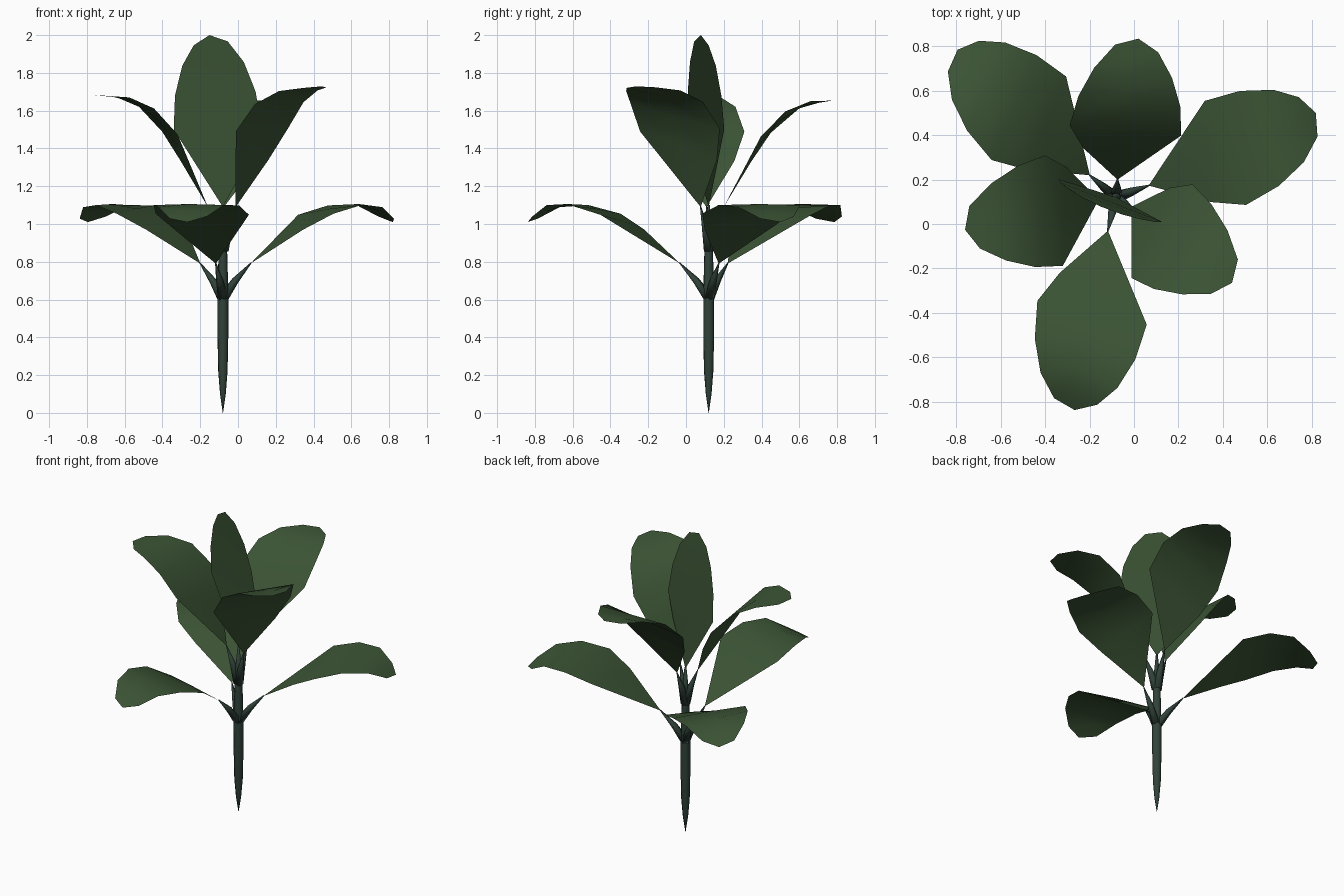
import bpy, math
from mathutils import Vector

if "Cube" in bpy.data.objects:
    bpy.data.objects.remove(bpy.data.objects["Cube"])

SX, SY = -0.08, 0.12  # stem axis


def material(name, col):
    m = bpy.data.materials.new(name)
    m.diffuse_color = (*col, 1)
    m.use_nodes = True
    m.node_tree.nodes["Principled BSDF"].inputs["Base Color"].default_value = m.diffuse_color
    return m


leaf_mat = material("leaf_green", (0.045, 0.09, 0.036))
stem_mat = material("stem_green", (0.03, 0.055, 0.042))


def make(name, verts, faces, mat):
    me = bpy.data.meshes.new(name)
    me.from_pydata(verts, [], faces)
    me.materials.append(mat)
    for p in me.polygons:
        p.use_smooth = True
    ob = bpy.data.objects.new(name, me)
    bpy.context.collection.objects.link(ob)
    return ob


def tube(name, path, sides):
    """Tapered tube through (point, radius) pairs."""
    verts, faces = [], []
    pts = [Vector(p) for p, r in path]
    for i, (p, r) in enumerate(path):
        t = (pts[min(i + 1, len(pts) - 1)] - pts[max(i - 1, 0)]).normalized()
        a = t.cross(Vector((0.31, 0.95, 0))).normalized()
        b = t.cross(a)
        for k in range(sides):
            w = 2 * math.pi * k / sides
            verts.append(pts[i] + r * (math.cos(w) * a + math.sin(w) * b))
    for i in range(len(path) - 1):
        for k in range(sides):
            j, n = i * sides, (k + 1) % sides
            faces.append((j + k, j + n, j + sides + n, j + sides + k))
    faces.append(tuple(range(sides))[::-1])
    faces.append(tuple(range(len(verts) - sides, len(verts))))
    return make(name, verts, faces, stem_mat)


# Blade rows: (position, side) on the long edge, then on the short edge
ROWS = [(0.446, 0.272, 0.287, -0.165), (0.645, 0.26, 0.464, -0.232),
        (0.82, 0.213, 0.668, -0.202), (0.94, 0.143, 0.842, -0.14),
        (1.0, 0.05, 0.963, -0.053)]

# Midrib curves: (position, distance from stem, height)
LOW = [(0, .155, .79), (.2, .32, .92), (.4, .485, 1.035), (.6, .65, 1.095),
       (.8, .815, 1.11), (1, .975, 1.01)]
HIGH = [(0, .08, 1.09), (.2, .165, 1.25), (.45, .30, 1.47), (.65, .43, 1.60),
        (.82, .555, 1.65), (1, .72, 1.655)]
TOP = [(0, 0.0, 1.09), (.25, .015, 1.32), (.5, .025, 1.55), (.8, .045, 1.82),
       (1, .065, 2.0)]


def sample(curve, t):
    for (t0, d0, z0), (t1, d1, z1) in zip(curve, curve[1:]):
        if t <= t1:
            f = (t - t0) / (t1 - t0)
            return d0 + f * (d1 - d0), z0 + f * (z1 - z0)
    return curve[-1][1:]


def leaf(name, az, curve, hand, pitch=0, root=None):
    a, q = math.radians(az), math.radians(pitch)
    d0, z0 = curve[0][1:]

    def place(d, s, z):
        return (SX + d * math.cos(a) - s * math.sin(a),
                SY + d * math.sin(a) + s * math.cos(a), z)

    def point(t, s):
        d, z = sample(curve, t)
        d, z = d - d0, z - z0
        return place(d0 + d * math.cos(q) - z * math.sin(q), s * hand,
                     z0 + d * math.sin(q) + z * math.cos(q))

    verts, faces = [point(0, 0)], [(0, 2, 1), (0, 3, 2)]
    for tl, sl, ts, ss in ROWS:
        verts += [point(tl, sl), point((tl + ts) / 2, (sl + ss) / 2), point(ts, ss)]
    for i in range(len(ROWS) - 1):
        for k in (1, 2):
            j = 3 * i + k
            faces.append((j, j + 1, j + 4, j + 3))
    if hand < 0:
        faces = [f[::-1] for f in faces]
    make(name, verts, faces, leaf_mat)
    # leaf stalk
    if root:
        tube(name + "_stalk", [(place(0.005, 0, root), 0.028),
                               (place(d0 * 0.45, 0, root + (z0 - root) * 0.5), 0.02),
                               (place(d0 * 1.03, 0, z0 + 0.005), 0.003)], 5)


# Stem
tube("stem", [((SX, SY, z), r) for z, r in
              [(0, .001), (.1, .016), (.22, .026), (.4, .03), (.6, .03),
               (.75, .027), (.95, .021), (1.1, .006)]], 8)

# Lower whorl, upper whorl and the upright centre leaf
leaf("lower_leaf_right", 20, LOW, 1, 0, 0.61)
leaf("lower_leaf_back_left", 140, LOW, -1, 0, 0.61)
leaf("lower_leaf_front", 256, LOW, 1, 0, 0.61)
leaf("upper_leaf_back", 86, HIGH, -1, 0, 0.86)
leaf("upper_leaf_left", 188, HIGH, 1, 2.5, 0.86)
leaf("upper_leaf_front_right", -32, HIGH, -1, 7, 0.86)
leaf("centre_leaf", 247.6, TOP, -1)
